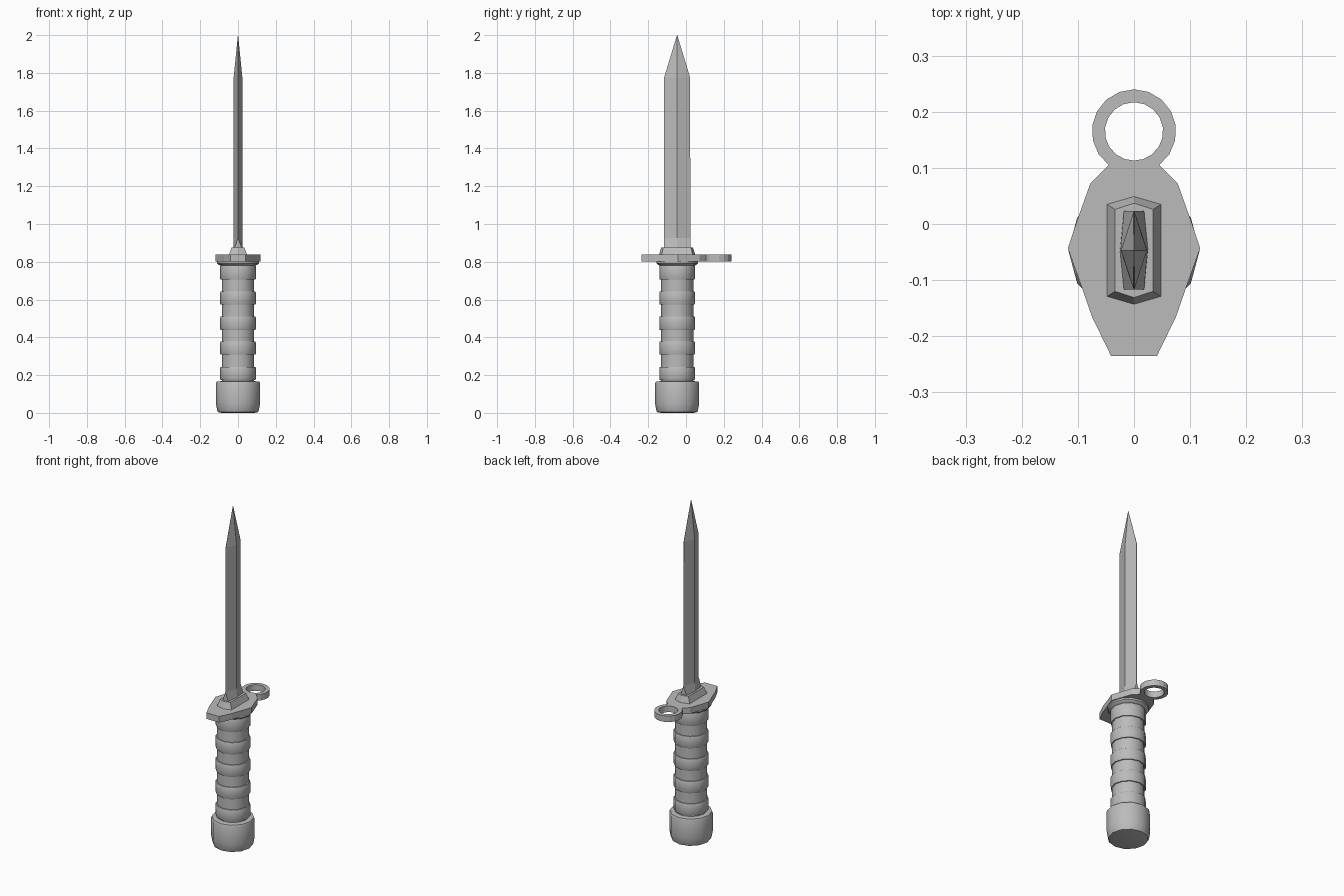
import bpy, bmesh, math

if "Cube" in bpy.data.objects:
    bpy.data.objects.remove(bpy.data.objects["Cube"], do_unlink=True)

CY = -0.047  # y of the knife's long axis

grey = bpy.data.materials.new("plain grey")
grey.use_nodes = True
COL = (0.5, 0.5, 0.5, 1)
grey.diffuse_color = COL
grey.node_tree.nodes["Principled BSDF"].inputs["Base Color"].default_value = COL


def finish(name, bm, smooth=None):
    bmesh.ops.recalc_face_normals(bm, faces=bm.faces)
    mesh = bpy.data.meshes.new(name)
    bm.to_mesh(mesh)
    bm.free()
    mesh.materials.append(grey)
    ob = bpy.data.objects.new(name, mesh)
    bpy.context.collection.objects.link(ob)
    if smooth:
        bpy.ops.object.select_all(action='DESELECT')
        ob.select_set(True)
        bpy.context.view_layer.objects.active = ob
        bpy.ops.object.shade_smooth_by_angle(angle=math.radians(smooth))
    return ob


def loft(name, rings, smooth=None):
    """Skin a stack of equal-length point rings and cap both ends."""
    bm = bmesh.new()
    rows = [[bm.verts.new(p) for p in ring] for ring in rings]
    for a, b in zip(rows, rows[1:]):
        n = len(a)
        for i in range(n):
            bm.faces.new((a[i], a[(i + 1) % n], b[(i + 1) % n], b[i]))
    bm.faces.new(rows[0])
    bm.faces.new(rows[-1])
    bmesh.ops.remove_doubles(bm, verts=bm.verts, dist=1e-5)
    return finish(name, bm, smooth)


def lathe(name, profile, sides=12, smooth=36):
    rings = [[(r * math.cos(2 * math.pi * i / sides),
               CY + r * math.sin(2 * math.pi * i / sides), z) for i in range(sides)]
             for r, z in profile]
    return loft(name, rings, smooth)


def hexagon(z, side, edge, half):
    """Six-sided section: width at the ridge, width at the cutting edges, half length."""
    return [(side, CY, z), (edge, CY + half, z), (-edge, CY + half, z),
            (-side, CY, z), (-edge, CY - half, z), (edge, CY - half, z)]


# pommel cap with rounded ends
lathe("pommel", [(0.085, 0), (0.106, 0.004), (0.110, 0.012), (0.117, 0.05),
                 (0.117, 0.155), (0.113, 0.165), (0.09, 0.168)])

# grip: raised bands separated by grooves
R, G, C = 0.094, 0.086, 0.004
profile = [(G, 0.16)]
for lo, hi in ((0.175, 0.244), (0.308, 0.377), (0.44, 0.509), (0.573, 0.642), (0.705, 0.782)):
    profile += [(G, lo), (R - C / 2, lo), (R, lo + C), (R, hi - C), (R - C / 2, hi), (G, hi)]
profile.append((G, 0.79))
lathe("grip", profile)

# collar under the guard
lathe("lower_collar", [(0.088, 0.778), (0.102, 0.784), (0.110, 0.792), (0.110, 0.803)])

# guard plate and muzzle ring as one flat outline, then thickened
bm = bmesh.new()
Z0, Z1, RY = 0.802, 0.838, 0.165
start, end, n = math.radians(-53), math.radians(233), 14


def arc(radius, a0, a1, count):
    return [bm.verts.new((radius * math.cos(a0 + (a1 - a0) * i / count),
                          RY + radius * math.sin(a0 + (a1 - a0) * i / count), Z0))
            for i in range(count + 1)]


outer, inner = arc(0.075, start, end, n), arc(0.052, start, end, n)
for i in range(n):
    bm.faces.new((outer[i], outer[i + 1], inner[i + 1], inner[i]))
bottom = arc(0.052, end, start + 2 * math.pi, 4)[1:-1]
side = [(0.078, 0.072), (0.1, 0.01), (0.118, -0.043), (0.094, -0.11), (0.075, -0.165), (0.041, -0.235)]
right = [bm.verts.new((x, y, Z0)) for x, y in side]
left = [bm.verts.new((-x, y, Z0)) for x, y in reversed(side)]
bm.faces.new([outer[0]] + right + left + [outer[-1], inner[-1]] + bottom + [inner[0]])
loose = [v for v in bm.verts if not v.link_faces]
bmesh.ops.delete(bm, geom=loose, context='VERTS')
bmesh.ops.recalc_face_normals(bm, faces=bm.faces)
ext = bmesh.ops.extrude_face_region(bm, geom=bm.faces[:], use_keep_orig=True)
for v in [g for g in ext["geom"] if isinstance(g, bmesh.types.BMVert)]:
    v.co.z = Z1
finish("guard_with_ring", bm)


# tapered six-sided socket holding the blade
def socket(z, w, straight, point):
    return [(0, CY + point, z), (-w, CY + straight, z), (-w, CY - straight, z),
            (0, CY - point, z), (w, CY - straight, z), (w, CY + straight, z)]


loft("blade_socket", [socket(0.83, 0.05, 0.084, 0.098), socket(0.838, 0.048, 0.082, 0.096),
                      socket(0.875, 0.034, 0.073, 0.084)])

# double-edged blade: thick root, ridged faces, pointed tip
loft("blade", [hexagon(0.865, 0.025, 0.019, 0.070), hexagon(0.875, 0.025, 0.018, 0.070),
               hexagon(0.925, 0.024, 0.0008, 0.070), hexagon(1.775, 0.023, 0.0008, 0.069),
               hexagon(2.0, 0.0006, 0.0002, 0.0008)])
